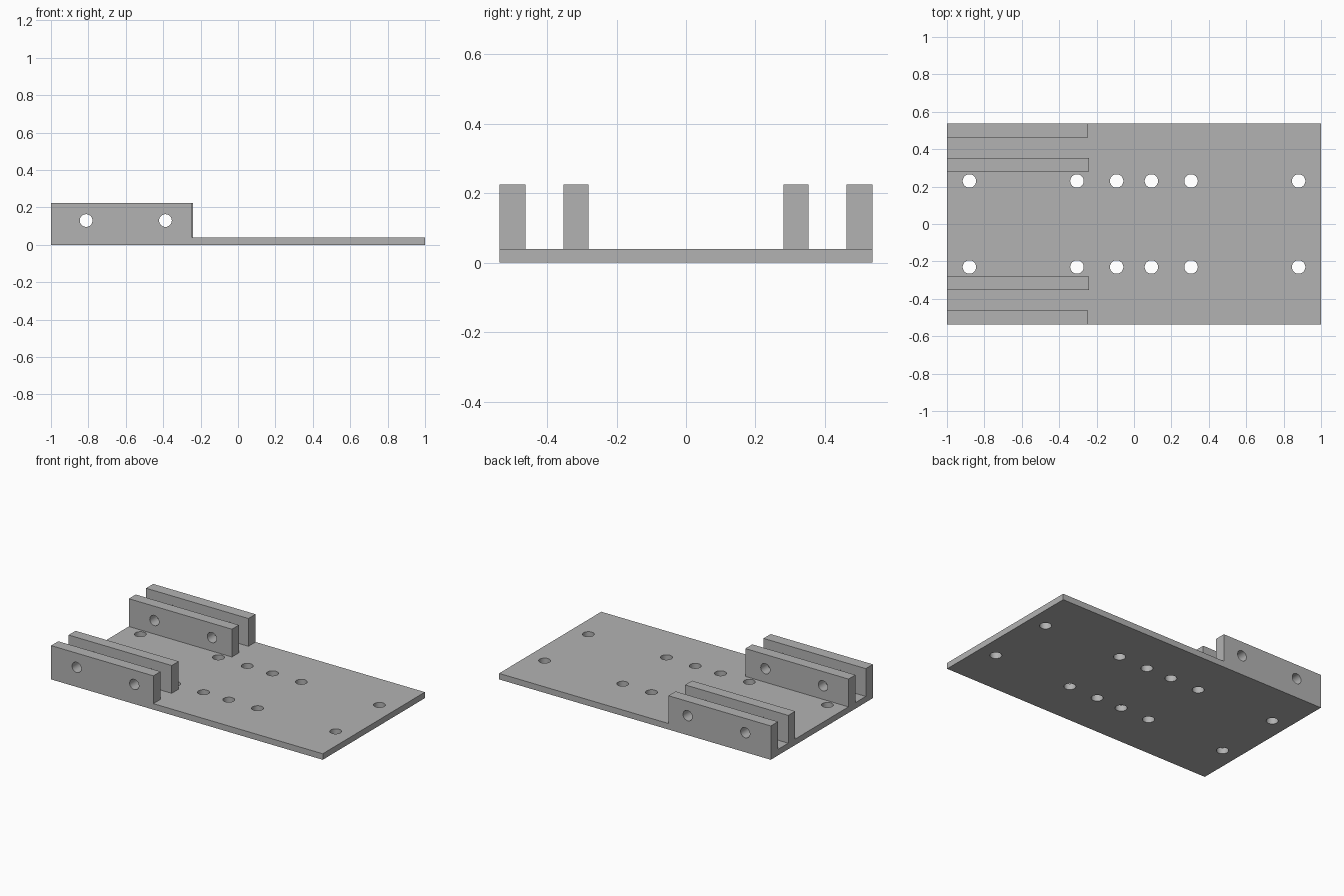
import bpy
import bmesh
from math import pi
from mathutils import Matrix, Vector

cube = bpy.data.objects.get("Cube")
if cube:
    bpy.data.objects.remove(cube, do_unlink=True)

HALF_DEPTH = 0.537
PLATE_TOP = 0.04
WALL_TOP = 0.225

grey = bpy.data.materials.new("plain grey")
grey.use_nodes = True
colour = (0.45, 0.45, 0.45, 1)
grey.diffuse_color = colour
grey.node_tree.nodes["Principled BSDF"].inputs["Base Color"].default_value = colour


def make_object(name, bm):
    mesh = bpy.data.meshes.new(name)
    bm.to_mesh(mesh)
    bm.free()
    mesh.materials.append(grey)
    obj = bpy.data.objects.new(name, mesh)
    bpy.context.collection.objects.link(obj)
    return obj


def box(name, low, high):
    low, high = Vector(low), Vector(high)
    bm = bmesh.new()
    matrix = Matrix.Translation((low + high) / 2) @ Matrix.Diagonal((*(high - low), 1))
    bmesh.ops.create_cube(bm, size=1, matrix=matrix)
    return make_object(name, bm)


def drill(obj, centres, radius, rotation):
    """Cut round through-holes at the given centres."""
    bm = bmesh.new()
    for centre in centres:
        bmesh.ops.create_cone(bm, cap_ends=True, segments=32, radius1=radius,
                              radius2=radius, depth=0.3,
                              matrix=Matrix.Translation(centre) @ rotation)
    cutter = make_object("hole_cutter", bm)
    cutter.hide_render = True
    mod = obj.modifiers.new("holes", 'BOOLEAN')
    mod.operation = 'DIFFERENCE'
    mod.solver = 'EXACT'
    mod.object = cutter
    bpy.ops.object.select_all(action='DESELECT')
    bpy.context.view_layer.objects.active = obj
    obj.select_set(True)
    bpy.ops.object.modifier_apply(modifier=mod.name)
    bpy.data.objects.remove(cutter, do_unlink=True)
    bpy.ops.object.shade_smooth_by_angle(angle=pi / 6)


# Base plate with two rows of mounting holes
plate = box("base_plate", (-1, -HALF_DEPTH, 0), (1, HALF_DEPTH, PLATE_TOP))
plate_holes = [(sx * x, sy * 0.23, PLATE_TOP / 2)
               for x in (0.093, 0.305, 0.88) for sx in (-1, 1) for sy in (-1, 1)]
drill(plate, plate_holes, 0.036, Matrix.Identity(4))

# Paired upright walls along the front and back edges, cross-drilled
for side, sign in (("front", -1), ("back", 1)):
    for part, inner, outer, end in (("inner", 0.28, 0.353, -0.241),
                                    ("outer", 0.462, HALF_DEPTH, -0.247)):
        y0, y1 = sorted((sign * inner, sign * outer))
        wall = box(f"{side}_{part}_wall", (-1, y0, PLATE_TOP), (end, y1, WALL_TOP))
        holes = [(x, (y0 + y1) / 2, 0.13) for x in (-0.812, -0.388)]
        drill(wall, holes, 0.034, Matrix.Rotation(pi / 2, 4, 'X'))
